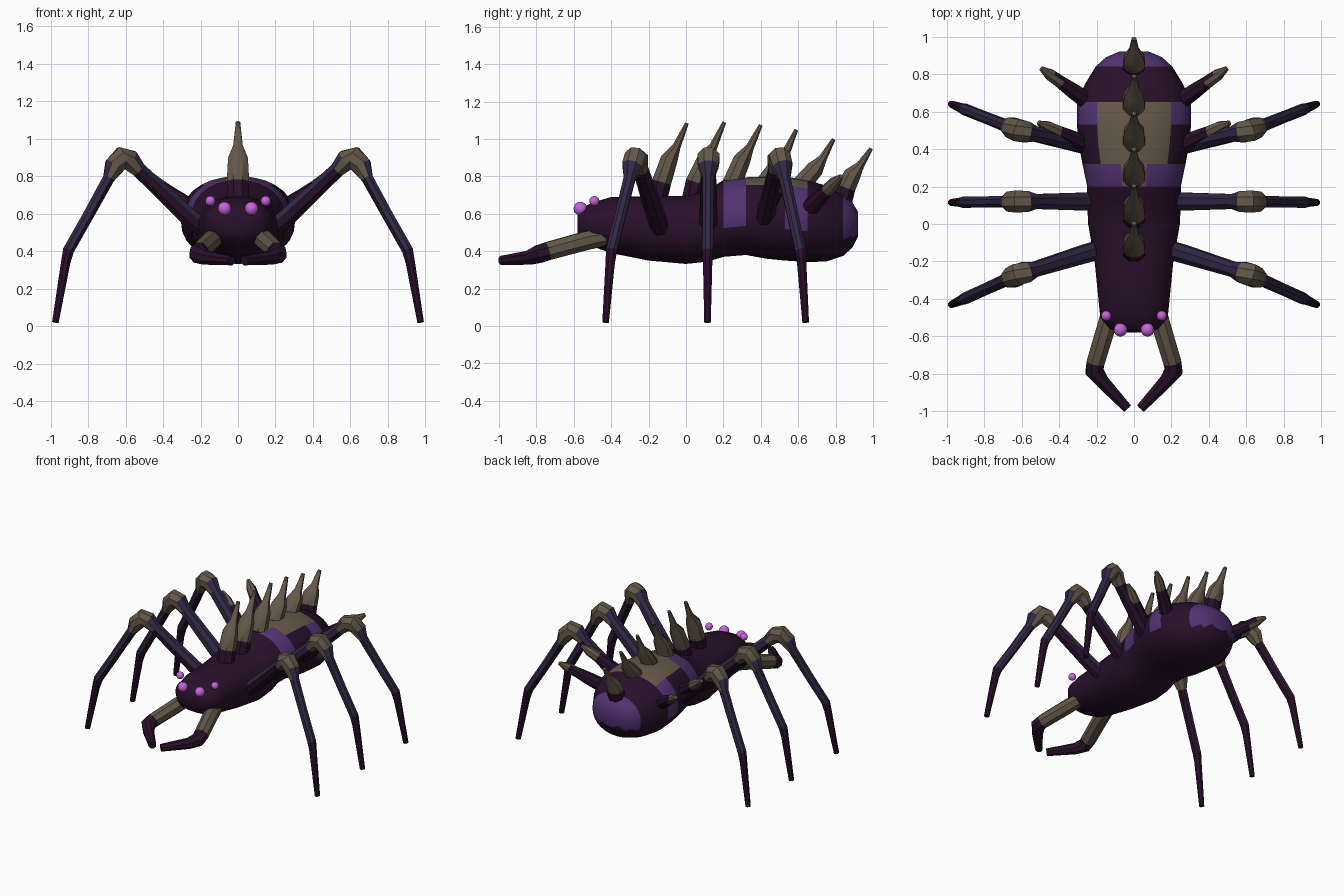
import bpy, bmesh, math
from mathutils import Vector

if "Cube" in bpy.data.objects:
    bpy.data.objects.remove(bpy.data.objects["Cube"])


def material(name, rgb):
    m = bpy.data.materials.new(name)
    m.diffuse_color = (*rgb, 1)
    m.use_nodes = True
    m.node_tree.nodes["Principled BSDF"].inputs["Base Color"].default_value = m.diffuse_color
    return m


MATS = [material("dark maroon", (0.022, 0.005, 0.024)),
        material("dull brown", (0.13, 0.098, 0.067)),
        material("violet", (0.085, 0.032, 0.17)),
        material("dusky indigo", (0.032, 0.021, 0.062)),
        material("pink eye", (0.58, 0.13, 0.72))]
MAROON, BROWN, VIOLET, INDIGO, PINK = range(5)


def loft(name, rings, colour, angle=40):
    """Skin closed rings of points, cap both ends, colour faces by a rule."""
    bm = bmesh.new()
    vs = [[bm.verts.new(p) for p in r] for r in rings]
    n = len(vs[0])
    for a, b in zip(vs, vs[1:]):
        for i in range(n):
            j = (i + 1) % n
            bm.faces.new((a[i], a[j], b[j], b[i]))
    bm.faces.new(vs[0])
    bm.faces.new(vs[-1])
    bmesh.ops.recalc_face_normals(bm, faces=bm.faces)
    for f in bm.faces:
        f.normal_update()
        f.material_index = colour(f.calc_center_median(), f.normal)
    me = bpy.data.meshes.new(name)
    bm.to_mesh(me)
    bm.free()
    for m in MATS:
        me.materials.append(m)
    ob = bpy.data.objects.new(name, me)
    bpy.context.collection.objects.link(ob)
    bpy.context.view_layer.objects.active = ob
    ob.select_set(True)
    bpy.ops.object.shade_smooth_by_angle(angle=math.radians(angle))
    ob.select_set(False)
    return ob


def tube(name, path, ref, colour, sides=8, flat=1.0):
    """Tapered tube through (x, y, z, radius) points."""
    pts = [Vector(p[:3]) for p in path]
    rings = []
    for i, p in enumerate(pts):
        a = (p - pts[i - 1]).normalized() if i else Vector()
        b = (pts[i + 1] - p).normalized() if i < len(pts) - 1 else Vector()
        t = (a + b).normalized()
        u = (Vector(ref) - t * t.dot(Vector(ref))).normalized()
        v = t.cross(u)
        r = path[i][3]
        angs = [2 * math.pi * (k + 0.5) / sides for k in range(sides)]
        rings.append([p + u * r * flat * math.cos(q) + v * r * math.sin(q) for q in angs])
    return loft(name, rings, colour)


# Body: stations of y, half width, bottom, top
BODY = [(-0.58, 0.07, 0.50, 0.59), (-0.56, 0.13, 0.46, 0.63), (-0.50, 0.18, 0.425, 0.66),
        (-0.40, 0.19, 0.39, 0.69), (-0.20, 0.21, 0.35, 0.695), (0.0, 0.245, 0.332, 0.695),
        (0.12, 0.25, 0.345, 0.73), (0.20, 0.25, 0.37, 0.78), (0.32, 0.275, 0.38, 0.795),
        (0.43, 0.295, 0.36, 0.80), (0.53, 0.305, 0.35, 0.80), (0.65, 0.305, 0.342, 0.78),
        (0.75, 0.26, 0.345, 0.75), (0.84, 0.205, 0.375, 0.70), (0.89, 0.15, 0.42, 0.66),
        (0.92, 0.08, 0.48, 0.61)]


def body_colour(c, n):
    x, y, z = abs(c.x), c.y, c.z
    if 0.32 < y < 0.65 and x < 0.17 and z > 0.6:
        return BROWN
    if 0.20 < y < 0.32 and x < 0.09 and z > 0.6:
        return BROWN
    if (0.20 < y < 0.32 or 0.53 < y < 0.65) and z > 0.53:
        return VIOLET
    if y > 0.84 and z > 0.48:
        return VIOLET
    return MAROON


rings = []
for y, w, lo, hi in BODY:
    ring = []
    for k in range(28):
        q = 2 * math.pi * k / 28
        c, s = math.cos(q), math.sin(q)
        ring.append((w * math.copysign(abs(c) ** 0.92, c), y,
                     (lo + hi) / 2 + (hi - lo) / 2 * math.copysign(abs(s) ** 0.92, s)))
    rings.append(ring)
loft("body", rings, body_colour)

# Row of back spines: base, shoulder and tip in the (y, z) plane
SPINES = [((-0.13, 0.77), (-0.09, 0.89), (0.005, 1.085)),
          ((0.05, 0.77), (0.105, 0.89), (0.205, 1.09)),
          ((0.25, 0.77), (0.30, 0.89), (0.40, 1.075)),
          ((0.43, 0.77), (0.50, 0.87), (0.59, 1.05)),
          ((0.62, 0.76), (0.69, 0.84), (0.79, 1.0)),
          ((0.855, 0.74), (0.89, 0.81), (0.99, 0.95))]
for i, (b, s, t) in enumerate(SPINES):
    mid = (s[0] + (t[0] - s[0]) * 0.42, s[1] + (t[1] - s[1]) * 0.36)
    path = [(0, b[0] - 0.03, b[1] - 0.13, 0.055), (0, *b, 0.056), (0, *s, 0.05),
            (0, *mid, 0.024), (0, *t, 0.011)]
    tube(f"back_spine_{i + 1}", path, (1, 0, 0),
         lambda c, n: BROWN if c.z > 0.75 else MAROON, 8, 1.15)

# Legs: hip y, knee y, foot y
LEGS = {"front": (-0.14, -0.27, -0.43), "middle": (0.12, 0.12, 0.115), "rear": (0.41, 0.50, 0.64)}
LEG_PATH = [(0.16, 0.50, 0.05), (0.26, 0.58, 0.052), (0.53, 0.835, 0.043), (0.575, 0.885, 0.06),
            (0.622, 0.897, 0.064), (0.66, 0.855, 0.058), (0.69, 0.79, 0.034),
            (0.80, 0.59, 0.032), (0.905, 0.405, 0.032), (0.92, 0.34, 0.027), (0.975, 0.02, 0.019)]


def leg_colour(side):
    def rule(c, n):
        x = abs(c.x)
        if 0.54 < x < 0.685 and c.z > 0.7:
            return BROWN
        if x < 0.54:
            return INDIGO if n.z > 0 else MAROON
        return INDIGO if c.z > 0.4 and n.x * side > -0.2 else MAROON
    return rule


for side, tag in ((-1, "left"), (1, "right")):
    for name, (hip, knee, foot) in LEGS.items():
        path = []
        for x, z, r in LEG_PATH:
            if x < 0.62:
                y = hip + (knee - hip) * (x - 0.2) / 0.42
            else:
                y = knee + (foot - knee) * (x - 0.62) / 0.355
            path.append((side * x, y, z, r))
        tube(f"{name}_leg_{tag}", path, (0, 1, 0), leg_colour(side))

    # Pincers reaching forward
    tube(f"pincer_{tag}", [(side * 0.12, -0.44, 0.475, 0.05), (side * 0.145, -0.54, 0.455, 0.054),
                           (side * 0.205, -0.74, 0.40, 0.052), (side * 0.212, -0.785, 0.385, 0.052),
                           (side * 0.17, -0.84, 0.365, 0.04), (side * 0.035, -0.985, 0.35, 0.027)],
         (0, 0, 1), lambda c, n: BROWN if c.y > -0.74 and n.y > -0.9 else MAROON)

    # Short flank spikes
    for label, base, tip in (("rear", (0.24, 0.65, 0.62), (0.495, 0.83, 0.80)),
                             ("front", (0.25, 0.42, 0.62), (0.51, 0.54, 0.82))):
        b, t = Vector(base), Vector(tip)
        path = []
        for f, r in ((0, 0.05), (0.3, 0.045), (0.6, 0.036), (0.8, 0.034), (1, 0.013)):
            p = b.lerp(t, f)
            path.append((side * p.x, p.y, p.z, r))
        tube(f"{label}_flank_spike_{tag}", path, (0, 0, 1),
             lambda c, n: BROWN if abs(c.x) > 0.4 else MAROON)

    # Eyes
    for label, x, y, z, r in (("large", 0.072, -0.565, 0.628, 0.036),
                              ("small", 0.148, -0.49, 0.668, 0.027)):
        bpy.ops.mesh.primitive_uv_sphere_add(segments=16, ring_count=10, radius=r,
                                             location=(side * x, y, z))
        eye = bpy.context.object
        eye.name = f"{label}_eye_{tag}"
        eye.data.materials.append(MATS[PINK])
        bpy.ops.object.shade_smooth()
        eye.select_set(False)
